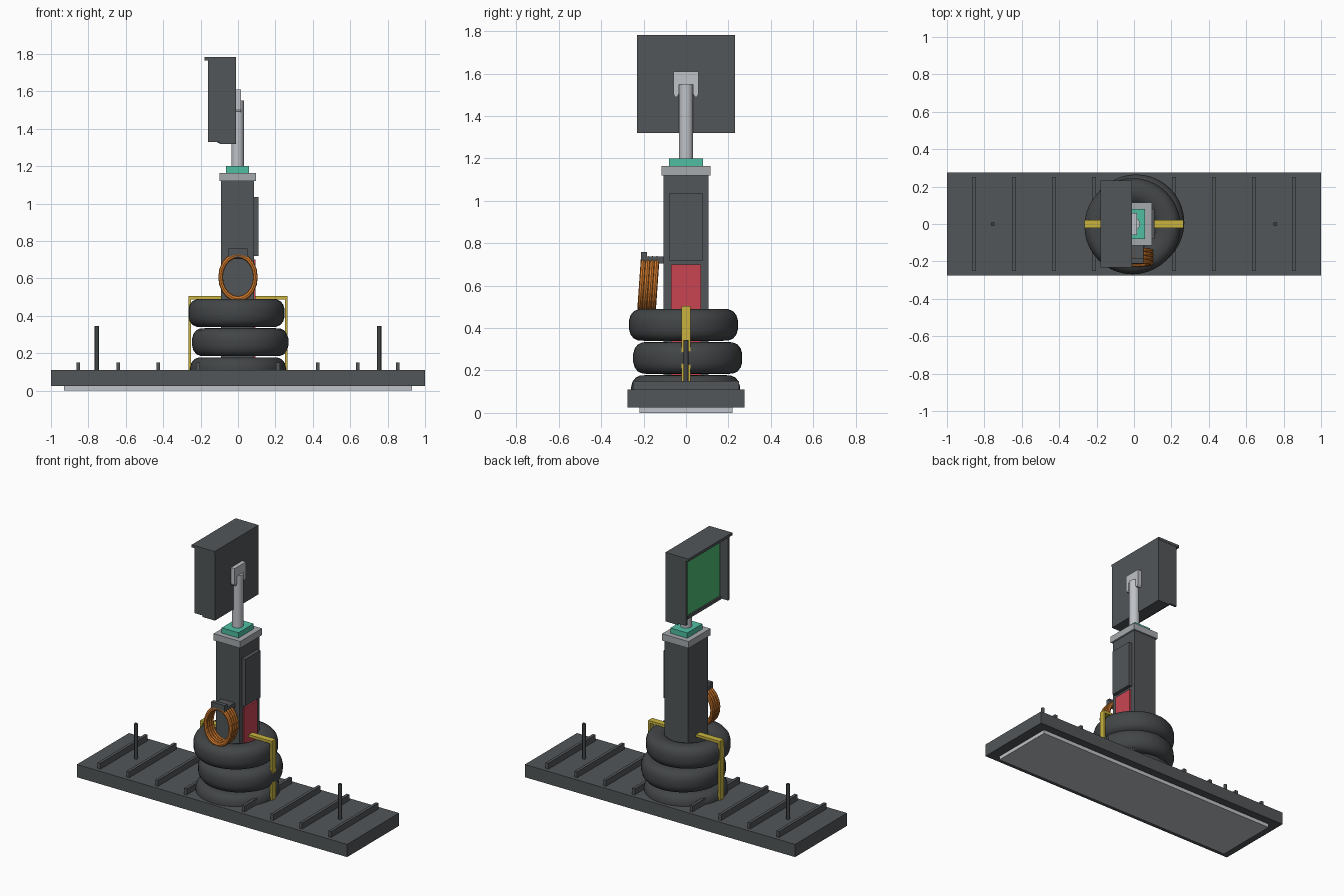
import bpy, bmesh, math
from mathutils import Matrix, Vector

cube = bpy.data.objects.get("Cube")
if cube:
    bpy.data.objects.remove(cube, do_unlink=True)


def material(name, r, g, b):
    m = bpy.data.materials.new(name)
    m.use_nodes = True
    m.diffuse_color = (r, g, b, 1)
    m.node_tree.nodes["Principled BSDF"].inputs["Base Color"].default_value = (r, g, b, 1)
    return m


DARK = material("dark grey", 0.085, 0.093, 0.098)
RUBBER = material("black rubber", 0.055, 0.06, 0.063)
LIGHT = material("light grey", 0.52, 0.54, 0.57)
MID = material("mid grey", 0.38, 0.4, 0.42)
TEAL = material("teal", 0.08, 0.52, 0.36)
SCREEN = material("screen green", 0.07, 0.5, 0.17)
RED = material("red", 0.58, 0.06, 0.085)
ORANGE = material("orange", 0.62, 0.19, 0.025)
YELLOW = material("yellow", 0.58, 0.45, 0.05)


def finish(name, bm, mat, smooth=False):
    bmesh.ops.recalc_face_normals(bm, faces=bm.faces)
    mesh = bpy.data.meshes.new(name)
    bm.to_mesh(mesh)
    bm.free()
    mesh.materials.append(mat)
    ob = bpy.data.objects.new(name, mesh)
    bpy.context.collection.objects.link(ob)
    if smooth:
        bpy.ops.object.select_all(action="DESELECT")
        ob.select_set(True)
        bpy.context.view_layer.objects.active = ob
        bpy.ops.object.shade_smooth_by_angle(angle=math.radians(40))
    return ob


def box(name, mat, xs, ys, zs):
    bm = bmesh.new()
    lo, hi = Vector((xs[0], ys[0], zs[0])), Vector((xs[1], ys[1], zs[1]))
    size = hi - lo
    bmesh.ops.create_cube(bm, size=1, matrix=Matrix.Translation((lo + hi) / 2)
                          @ Matrix.Diagonal((*size, 1)))
    return finish(name, bm, mat)


def rod(name, mat, x, y, z0, z1, radius, sides=16):
    bm = bmesh.new()
    bmesh.ops.create_cone(bm, cap_ends=True, segments=sides, radius1=radius, radius2=radius,
                          depth=z1 - z0, matrix=Matrix.Translation((x, y, (z0 + z1) / 2)))
    return finish(name, bm, mat, True)


def ring(name, mat, section, centre, turns, basis=Matrix.Identity(4), smooth=True):
    """Sweep a closed (radius, height) section around the local z axis."""
    bm = bmesh.new()
    loops = []
    for i in range(turns):
        a = math.tau * i / turns
        loops.append([bm.verts.new((r * math.cos(a), r * math.sin(a), h)) for r, h in section])
    n = len(section)
    for i in range(turns):
        p, q = loops[i], loops[(i + 1) % turns]
        for j in range(n):
            k = (j + 1) % n
            bm.faces.new((p[j], q[j], q[k], p[k]))
    bmesh.ops.transform(bm, matrix=Matrix.Translation(centre) @ basis, verts=bm.verts)
    return finish(name, bm, mat, smooth)


# Base slab with ground pad
box("base_slab", DARK, (-1, 1), (-0.275, 0.275), (0.025, 0.11))
box("ground_pad", LIGHT, (-0.93, 0.93), (-0.22, 0.22), (0, 0.03))

# Ribs and upright pins on both ends of the base
for side, s in (("left", 1), ("right", -1)):
    for i in range(4):
        x = s * 0.2135 * (i + 1)
        box(f"{side}_rib_{i + 1}", DARK, (x - 0.01, x + 0.01), (-0.25, 0.25), (0.1, 0.15))
    rod(f"{side}_pin", RUBBER, s * 0.755, 0, 0.1, 0.345, 0.011, 12)

# Stack of slightly shifted tyres
upper = [(0.125, 0.045), (0.145, 0.067), (0.18, 0.075), (0.212, 0.074),
         (0.235, 0.064), (0.25, 0.045), (0.257, 0.02)]
tyre = upper + [(r, -h) for r, h in reversed(upper)]
for name, centre in (("bottom_tyre", (0, -0.002, 0.103)),
                     ("middle_tyre", (0.012, 0.008, 0.259)),
                     ("top_tyre", (-0.008, -0.012, 0.415))):
    ring(name, RUBBER, tyre, centre, 40)

# Tower, door, red panel and caps
box("tower", DARK, (-0.09, 0.085), (-0.105, 0.105), (0.1, 1.125))
box("tower_door", DARK, (0.08, 0.11), (-0.08, 0.08), (0.72, 1.035))
box("red_panel", RED, (0.08, 0.094), (-0.07, 0.07), (0.11, 0.7))
box("tower_cap", MID, (-0.1, 0.097), (-0.115, 0.115), (1.12, 1.165))
box("teal_plate", TEAL, (-0.065, 0.06), (-0.08, 0.08), (1.16, 1.2))

# Yellow hold-down straps over the tyres
for side, s in (("left", 1), ("right", -1)):
    box(f"{side}_strap_top", YELLOW, sorted((s * 0.085, s * 0.265)), (-0.021, 0.021), (0.488, 0.505))
    box(f"{side}_strap_drop", YELLOW, sorted((s * 0.252, s * 0.265)), (-0.021, 0.021), (0.1, 0.5))

# Coiled hose hanging from its hook
hose = [(0.093 + 0.0125 * math.cos(math.tau * k / 8), 0.0125 * math.sin(math.tau * k / 8))
        for k in range(8)]
upright = Matrix.Diagonal((1, 1, 1.26, 1)) @ Matrix.Rotation(math.pi / 2, 4, "X")
for i in range(4):
    tilt = Matrix.Rotation(math.radians(-4), 4, "X")
    ring(f"hose_loop_{i + 1}", ORANGE, hose, (0, -0.146 - 0.021 * i, 0.607), 20,
         tilt @ upright, False)
box("hook_arm", DARK, (-0.05, 0.05), (-0.19, -0.1), (0.705, 0.738))
box("hook_lip", DARK, (-0.05, 0.05), (-0.212, -0.185), (0.712, 0.76))

# Pole and clevis bracket
rod("pole", LIGHT, -0.002, 0, 1.19, 1.55, 0.034, 24)
half = [(0.06, 1.61), (0.06, 1.505), (0.052, 1.49), (0.042, 1.49), (0.034, 1.505), (0.034, 1.55)]
outline = half + [(-y, z) for y, z in reversed(half)]
bm = bmesh.new()
face = bm.faces.new([bm.verts.new((-0.02, y, z)) for y, z in outline])
new = bmesh.ops.extrude_face_region(bm, geom=[face])["geom"]
bmesh.ops.translate(bm, vec=(0.037, 0, 0), verts=[v for v in new if isinstance(v, bmesh.types.BMVert)])
finish("clevis_bracket", bm, LIGHT)

# Display housing with a hooded, recessed screen
box("display_body", DARK, (-0.1, -0.01), (-0.23, 0.23), (1.32, 1.78))
box("hood_top", DARK, (-0.18, -0.01), (-0.232, 0.232), (1.765, 1.783))
for side, s in (("back", 1), ("front", -1)):
    box(f"{side}_hood_side", DARK, (-0.16, -0.09), sorted((s * 0.215, s * 0.23)), (1.33, 1.77))
box("screen_sill", DARK, (-0.11, -0.09), (-0.22, 0.22), (1.325, 1.345))
box("screen", SCREEN, (-0.104, -0.098), (-0.205, 0.205), (1.35, 1.755))
